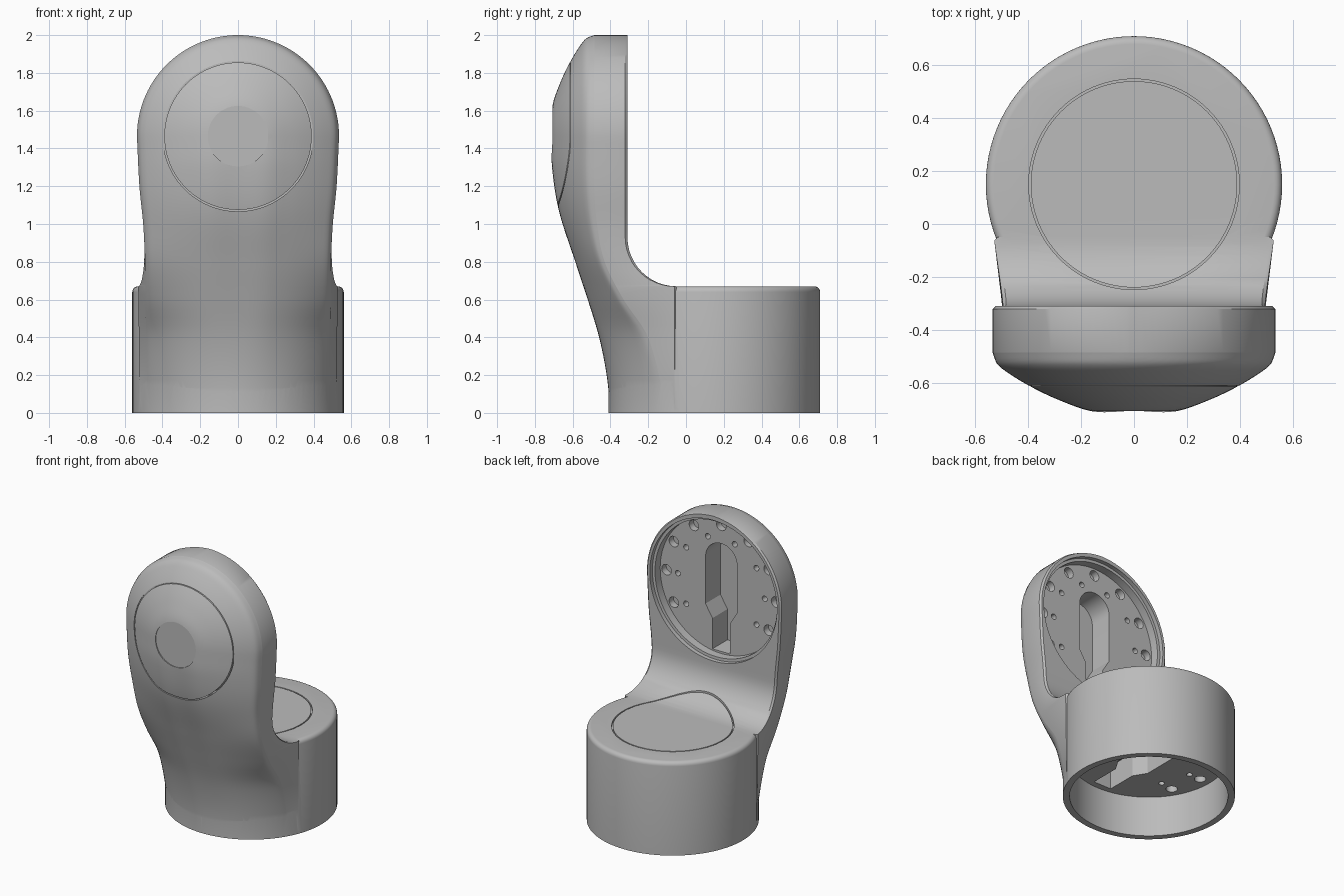
import bpy, bmesh, math
from mathutils import Matrix, Vector

cube = bpy.data.objects.get("Cube")
if cube:
    bpy.data.objects.remove(cube, do_unlink=True)

grey = bpy.data.materials.new("cast grey")
grey.use_nodes = True
grey.diffuse_color = (0.5, 0.5, 0.5, 1)
grey.node_tree.nodes["Principled BSDF"].inputs["Base Color"].default_value = (0.5, 0.5, 0.5, 1)

BASE_Y, BASE_R, BASE_H = 0.15, 0.56, 0.67
DISC_Z, DISC_R, BACK = 1.465, 0.535, -0.31


def curve(pts, t):
    """Smooth interpolation through (position, value) points."""
    t = min(max(t, pts[0][0]), pts[-1][0])
    i = 0
    while i < len(pts) - 2 and t > pts[i + 1][0]:
        i += 1

    def slope(j):
        a, b = pts[max(j - 1, 0)], pts[min(j + 1, len(pts) - 1)]
        return (b[1] - a[1]) / (b[0] - a[0])
    (x0, y0), (x1, y1) = pts[i], pts[i + 1]
    h = x1 - x0
    s = (t - x0) / h
    return ((1 + 2 * s) * (1 - s) ** 2 * y0 + s * (1 - s) ** 2 * h * slope(i)
            + s * s * (3 - 2 * s) * y1 + s * s * (s - 1) * h * slope(i + 1))


def loft(name, rings):
    """Solid skin through closed rings of equal point count."""
    bm = bmesh.new()
    rows = [[bm.verts.new(p) for p in ring] for ring in rings]
    n = len(rows[0])
    for a, b in zip(rows, rows[1:]):
        for i in range(n):
            j = (i + 1) % n
            bm.faces.new((a[i], a[j], b[j], b[i]))
    bm.faces.new(rows[0])
    bm.faces.new(rows[-1])
    bmesh.ops.recalc_face_normals(bm, faces=bm.faces)
    mesh = bpy.data.meshes.new(name)
    bm.to_mesh(mesh)
    bm.free()
    mesh.materials.append(grey)
    obj = bpy.data.objects.new(name, mesh)
    bpy.context.collection.objects.link(obj)
    return obj


def circle(r, z, n=96, cx=0, cy=0):
    return [Vector((cx + r * math.cos(2 * math.pi * i / n),
                    cy + r * math.sin(2 * math.pi * i / n), z)) for i in range(n)]


def combine(target, tool, operation):
    mod = target.modifiers.new(operation, 'BOOLEAN')
    mod.operation, mod.solver, mod.object = operation, 'EXACT', tool
    bpy.context.view_layer.objects.active = target
    bpy.ops.object.modifier_apply(modifier=mod.name)
    bpy.data.objects.remove(tool, do_unlink=True)


# Arm: horizontal sections from the foot up through the domed disc
DOME = [(0, -.708), (.155, -.708), (.28, -.667), (.39, -.615), (.48, -.56), (.52, -.525), (.535, -.485)]
FRONT = [(0, -.4), (.2, -.42), (.4, -.46), (.6, -.52), (.8, -.585), (1.07, -.67), (1.3, -.706), (DISC_Z, -.708)]
SHOULDER = [(0, -.1), (.4, -.2), (.6, -.33), (.8, -.43), (1, -.47), (1.2, -.485), (DISC_Z, -.485)]
WIDTH = [(0, .48), (.6, .49), (.8, .492), (1, .502), (1.2, .522), (DISC_Z, DISC_R)]


def front_y(u, w, z):
    if z >= DISC_Z:
        return curve(DOME, math.hypot(u * w, z - DISC_Z))
    edge, nose = curve(SHOULDER, z), curve(FRONT, z)
    domed = (curve(DOME, abs(u) * DISC_R) - DOME[-1][1]) / (DOME[0][1] - DOME[-1][1])
    span = math.sqrt(BASE_R ** 2 - WIDTH[0][1] ** 2)
    round_ = (math.sqrt(BASE_R ** 2 - (u * WIDTH[0][1]) ** 2) - span) / (BASE_R - span)
    t = min(z / 1.1, 1)
    t = t * t * (3 - 2 * t)
    return edge + (nose - edge) * (domed * t + round_ * (1 - t))


def section(z):
    w = curve(WIDTH, z) if z < DISC_Z else math.sqrt(DISC_R ** 2 - (z - DISC_Z) ** 2)
    fillet = 0.26
    drop = min(max(BASE_H + fillet - z, 0), fillet)
    back = BACK + fillet - math.sqrt(fillet ** 2 - drop ** 2)
    wb = w + (back - BACK) * 0.145
    r = 0.012
    n = 26
    ring = [(-wb + r, back, z), (-wb, back - r, z)]
    for k in range(-n, n + 1):
        u = math.sin(math.pi / 2 * k / n)
        ring.append((u * w, front_y(u, w, z), z))
    return ring + [(wb, back - r, z), (wb - r, back, z)]


heights = [0.01 + 0.66 * i / 16 for i in range(16)]
heights += [BASE_H + 0.26 * (1 - math.cos(math.pi / 2 * i / 12)) for i in range(13)]
heights += [0.93 + (DISC_Z - 0.93) * i / 14 for i in range(1, 14)]
heights += [DISC_Z + DISC_R * math.sin(math.radians(a)) for a in range(0, 88, 3)] + [DISC_Z + DISC_R * 0.9994]
arm = loft("arm", [section(z) for z in heights])

# Base: round drum with a softened top edge
rim = [(BASE_R, 0)] + [(BASE_R - .03 + .03 * math.cos(a), BASE_H - .03 + .03 * math.sin(a))
                       for a in [math.pi / 2 * i / 5 for i in range(6)]]
bracket = loft("joint_bracket", [circle(r, z, cy=BASE_Y) for r, z in rim])
combine(bracket, arm, 'UNION')

# Two mounting sockets, each with its own local frame: depth runs along local z
frames = [(Matrix.Translation((0, BASE_Y, 0)), 0.29, 0.515),
          (Matrix.Translation((0, BACK, DISC_Z)) @ Matrix.Rotation(math.pi / 2, 4, 'X'), 0.09, 0.485)]


def cut(frame, rings):
    tool = loft("cutter", [[frame @ Vector(p) for p in ring] for ring in rings])
    combine(bracket, tool, 'DIFFERENCE')


def hole(frame, r, angle, dist, z0, z1):
    x, y = dist * math.cos(angle), dist * math.sin(angle)
    cut(frame, [circle(r, z, 16, x, y) for z in (z0, z1)])


for frame, depth, radius in frames:
    # Stepped round recess
    lip = radius + 0.02 if depth < 0.2 else radius
    cut(frame, [circle(lip, -0.05), circle(lip, 0.03), circle(radius, 0.031), circle(radius, depth)])
    # Cable slot: rounded head, narrow tail
    head = [(0.125 * math.cos(a), 0.18 + 0.125 * math.sin(a))
            for a in [math.pi * i / 16 for i in range(17)]]
    outline = [(0.07, -0.47), (0.07, -0.25), (0.125, -0.16)] + head + [(-0.125, -0.16), (-0.07, -0.25), (-0.07, -0.47)]
    cut(frame, [[(x, y, z) for x, y in outline] for z in (depth - 0.02, depth + 0.17)])
    # Bolt circles
    for i in range(10):
        if i not in (7, 8):
            hole(frame, 0.02, math.radians(36 * i), 0.345, depth - 0.02, depth + 0.05)
    for i in (-1, 0, 1, 2, 3, 4, 5, 6, 7):
        hole(frame, 0.038, math.radians(30 * i), 0.435, depth - 0.02, depth + 0.05)

# Shallow round dimple on the dome
cut(frames[1][0], [circle(0.16, z) for z in (0.393, 0.5)])


# Engraved cover seams on the base top and on the dome
def seam(frame, z0, z1):
    ring = []
    for i in range(97):
        a = 2 * math.pi * (i % 96) / 96
        c, s = math.cos(a), math.sin(a)
        ring.append([(r * c, r * s, z) for r, z in ((.39, z0), (.398, z0), (.398, z1), (.39, z1))])
    tool = loft("seam_cutter", [[frame @ Vector(p) for p in q] for q in ring])
    bm = bmesh.new()
    bm.from_mesh(tool.data)
    bmesh.ops.delete(bm, geom=[f for f in bm.faces if f.index >= len(bm.faces) - 2], context='FACES_ONLY')
    bmesh.ops.remove_doubles(bm, verts=bm.verts, dist=1e-5)
    bmesh.ops.recalc_face_normals(bm, faces=bm.faces)
    bm.to_mesh(tool.data)
    bm.free()
    combine(bracket, tool, 'DIFFERENCE')


seam(frames[0][0], 0.655, 0.9)
seam(frames[1][0], 0.295, 0.45)

# Smooth shading with crisp edges
bpy.ops.object.select_all(action='DESELECT')
bracket.select_set(True)
bpy.context.view_layer.objects.active = bracket
bpy.ops.object.shade_smooth_by_angle(angle=math.radians(30))
